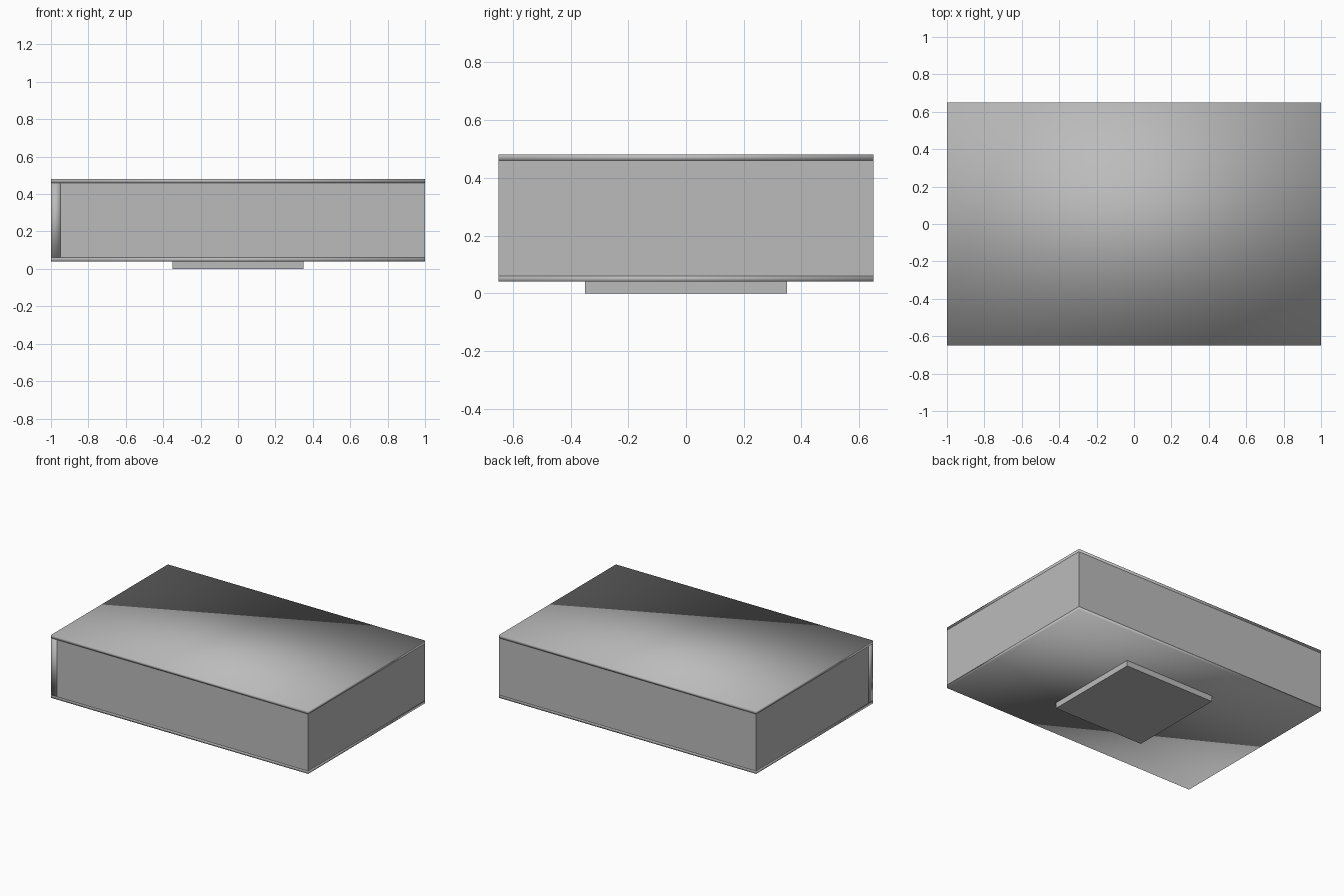
import bpy

if "Cube" in bpy.data.objects:
    bpy.data.objects.remove(bpy.data.objects["Cube"])

grey = bpy.data.materials.new("mid grey")
grey.diffuse_color = (0.5, 0.5, 0.5, 1)
grey.use_nodes = True
grey.node_tree.nodes["Principled BSDF"].inputs["Base Color"].default_value = grey.diffuse_color


def box(name, lo, hi, smooth=False):
    """Box between two opposite corners."""
    c = [(a + b) / 2 for a, b in zip(lo, hi)]
    bpy.ops.mesh.primitive_cube_add(size=1, location=c)
    ob = bpy.context.object
    ob.name = name
    ob.scale = [b - a for a, b in zip(lo, hi)]
    bpy.ops.object.transform_apply(location=False, rotation=False, scale=True)
    ob.data.materials.append(grey)
    if smooth:
        bpy.ops.object.shade_smooth()
    return ob


X, Y, T = 1.0, 0.65, 0.05
Z0, Z1 = 0.06, 0.46

# Base pad and the two softly shaded plates
box("base_pad", (-0.35, -0.35, 0), (0.35, 0.35, 0.04))
box("bottom_plate", (-X, -Y, 0.04), (X, Y, Z0), True)
box("top_plate", (-X, -Y, Z1), (X, Y, 0.48), True)

# Walls, lapped at the corners
box("front_wall", (-X + T, -Y, Z0), (X - T, -Y + T, Z1))
box("back_wall", (-X + T, Y - T, Z0), (X, Y, Z1))
box("right_wall", (X - T, -Y, Z0), (X, Y - T, Z1))
box("left_wall", (-X, -Y + T, Z0), (-X + T, Y, Z1))

# Post filling the open front left corner
box("corner_post", (-X, -Y, Z0), (-X + T, -Y + T, Z1), True)
